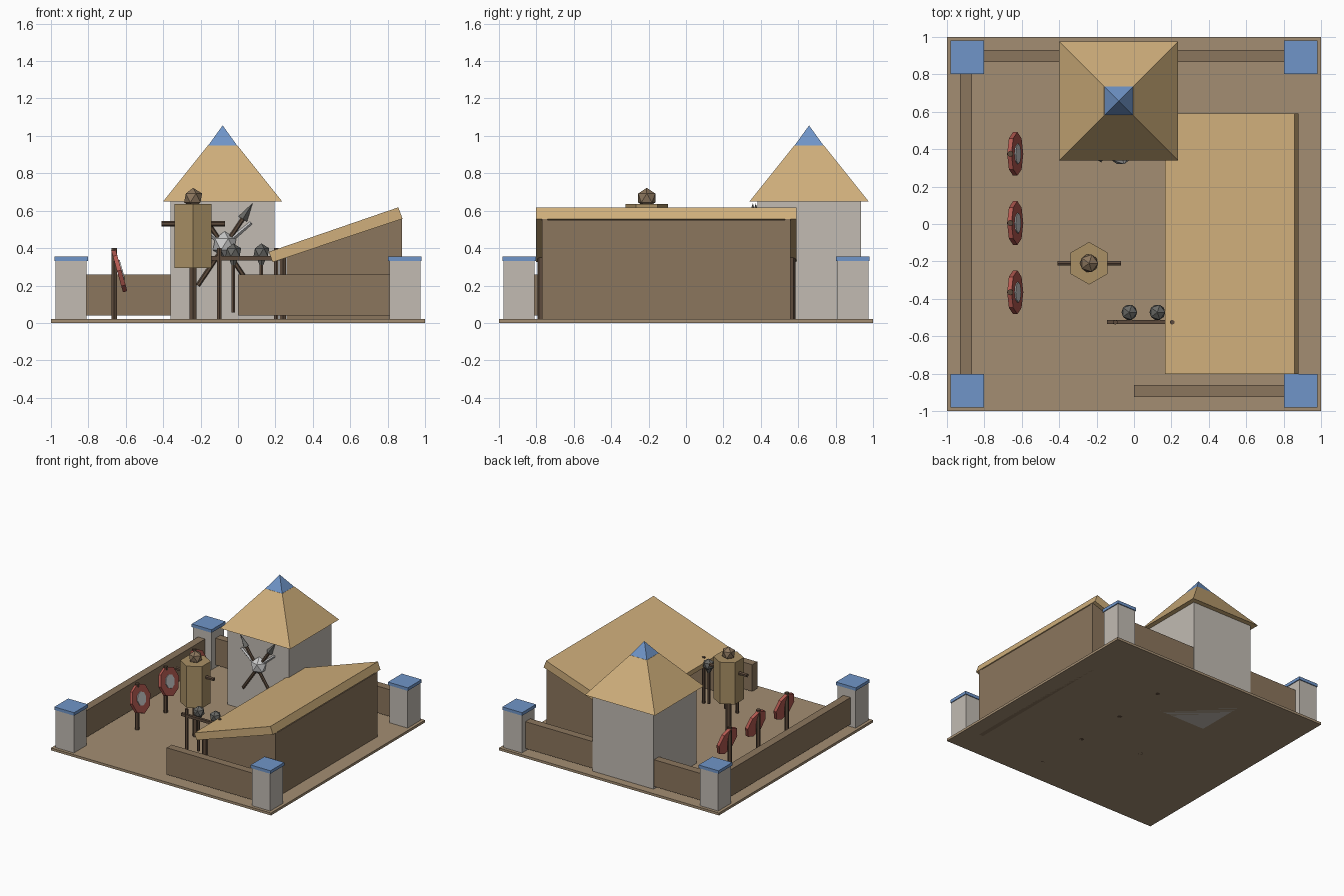
import bpy, bmesh
from math import pi, sqrt
from mathutils import Vector

if "Cube" in bpy.data.objects:
    bpy.data.objects.remove(bpy.data.objects["Cube"])


def mat(name, r, g, b):
    m = bpy.data.materials.new(name)
    m.diffuse_color = (r, g, b, 1)
    m.use_nodes = True
    m.node_tree.nodes["Principled BSDF"].inputs["Base Color"].default_value = m.diffuse_color
    return m


EARTH = mat("earth", .37, .27, .17)
TIMBER = mat("timber", .26, .18, .11)
DARK = mat("dark_wood", .11, .07, .045)
THATCH = mat("thatch", .63, .43, .20)
STRAW = mat("straw", .40, .28, .13)
BLUE = mat("blue", .16, .30, .58)
STONE = mat("stone", .54, .50, .45)
RED = mat("red", .45, .10, .08)
IRON = mat("iron", .14, .14, .13)
STEEL = mat("steel", .65, .65, .65)


def finish(name, m):
    o = bpy.context.object
    o.name = name
    o.data.materials.append(m)
    return o


def box(name, m, x0, x1, y0, y1, z0, z1):
    bpy.ops.mesh.primitive_cube_add(size=1, location=((x0+x1)/2, (y0+y1)/2, (z0+z1)/2))
    bpy.context.object.scale = (x1-x0, y1-y0, z1-z0)
    return finish(name, m)


def rod(name, m, a, b, r1, r2=None, sides=6):
    """Tapered or straight cylinder from point a to point b."""
    a, b = Vector(a), Vector(b)
    d = b - a
    bpy.ops.mesh.primitive_cone_add(vertices=sides, radius1=r1, radius2=r1 if r2 is None else r2,
                                    depth=d.length, location=(a+b)/2)
    o = finish(name, m)
    if abs(d.x) + abs(d.y) > 1e-6:
        o.rotation_euler = d.to_track_quat('Z', 'Y').to_euler()
    return o


def ball(name, m, loc, r):
    bpy.ops.mesh.primitive_ico_sphere_add(subdivisions=1, radius=r, location=loc)
    return finish(name, m)


def prism(name, m, profile, y0, y1):
    """Extrude an xz profile along y."""
    me = bpy.data.meshes.new(name)
    bm = bmesh.new()
    f = bm.faces.new([bm.verts.new((x, y0, z)) for x, z in profile])
    ext = bmesh.ops.extrude_face_region(bm, geom=[f])
    verts = [v for v in ext["geom"] if isinstance(v, bmesh.types.BMVert)]
    bmesh.ops.translate(bm, verts=verts, vec=(0, y1-y0, 0))
    bmesh.ops.recalc_face_normals(bm, faces=bm.faces)
    bm.to_mesh(me)
    bm.free()
    o = bpy.data.objects.new(name, me)
    bpy.context.collection.objects.link(o)
    me.materials.append(m)
    return o


# Ground, corner posts and low yard walls
box("ground", EARTH, -1, 1, -1, 1, 0, .02)
for sx in (-1, 1):
    for sy in (-1, 1):
        x, y = .892*sx, .892*sy
        box("corner_post", STONE, x-.083, x+.083, y-.083, y+.083, .02, .33)
        box("corner_cap", BLUE, x-.09, x+.09, y-.09, y+.09, .33, .355)
box("back_wall", TIMBER, -.82, .82, .865, .93, .04, .26)
box("left_wall", TIMBER, -.93, -.865, -.82, .82, .04, .26)
box("front_wall", TIMBER, 0, .82, -.925, -.86, .04, .26)

# Tower with pyramid roof and blue tip
TX, TY = -.082, .658
box("tower", STONE, TX-.278, TX+.278, TY-.277, TY+.277, 0, .65)
for name, m, z0, z1, h0, h1 in (("tower_roof", THATCH, .65, .95, .318, .078),
                                ("tower_tip", BLUE, .945, 1.056, .08, 0)):
    o = rod(name, m, (TX, TY, z0), (TX, TY, z1), h0*sqrt(2), h1*sqrt(2), 4)
    o.rotation_euler = (0, 0, pi/4)

# Crossed weapons and round boss on the tower front
for s in (-1, 1):
    y = .365 + .008*s
    def at(dx, z): return (-.075 + s*dx, y, z)
    rod("spear_shaft", DARK, at(-.14, .20), at(.11, .57), .012)
    rod("spear_head", IRON, at(.10, .555), at(.153, .64), .027, 0, 4)
    rod("sword_blade", STEEL, at(.02, .43), at(.145, .535), .013, .009, 4)
ball("wall_boss", STEEL, (-.072, .38, .42), .07)

# Lean-to shed: back wall, side walls, front posts, sloping roof
box("shed_back", TIMBER, .84, .878, -.77, .56, 0, .55)
side = [(.26, .021), (.878, .021), (.878, .56), (.26, .35)]
prism("shed_side_front", TIMBER, side, -.77, -.74)
prism("shed_side_back", TIMBER, side, .53, .56)
for k in (-1, -1/3, 1/3, 1):
    y = -.105 + .67*k
    rod("shed_post", DARK, (.24, y, 0), (.24, y, .37), .02)
prism("shed_roof", THATCH, [(.165, .38), (.185, .325), (.88, .557), (.857, .618)], -.803, .592)

# Training dummy
DX, DY = -.24, -.21
rod("dummy_post", DARK, (DX, DY, 0), (DX, DY, .32), .022)
rod("dummy_body", STRAW, (DX, DY, .295), (DX, DY, .637), .114)
ball("dummy_head", TIMBER, (DX, DY, .668), .054)
rod("dummy_arms", DARK, (DX-.17, DY, .53), (DX+.17, DY, .53), .015)

# Tilted targets on posts
n = Vector((.96, 0, .27)).normalized()
for y in (.375, .005, -.365):
    c = Vector((-.635, y, .28))
    rod("target_post", DARK, (-.662, y, .02), (-.662, y, .40), .017)
    o = rod("target_disc", RED, c-n*.012, c+n*.012, .117, sides=8)
    o = rod("target_centre", STEEL, c+n*.008, c+n*.018, .055, sides=8)

# Weapon rack with two maces
for x in (-.10, .205):
    rod("rack_post", DARK, (x, -.525, .02), (x, -.525, .40), .013)
box("rack_rail", DARK, -.145, .25, -.535, -.513, .335, .357)
for x in (-.025, .125):
    rod("mace_handle", DARK, (x, -.475, .055), (x, -.475, .36), .011)
    rod("mace_collar", IRON, (x, -.475, .31), (x, -.475, .355), .012, .032)
    ball("mace_head", IRON, (x, -.472, .378), .047)
